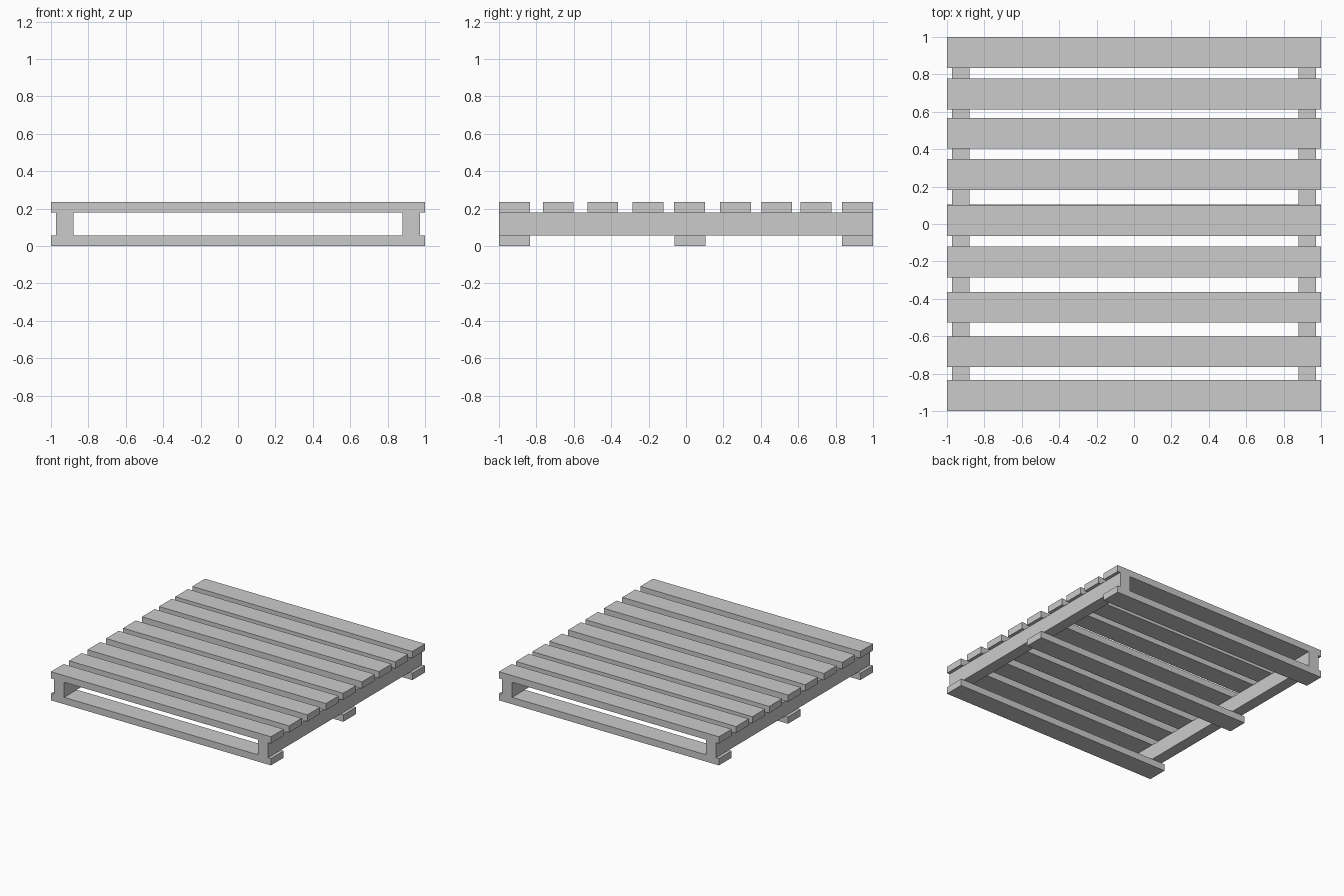
import bpy, bmesh
from mathutils import Matrix, Vector

if "Cube" in bpy.data.objects:
    bpy.data.objects.remove(bpy.data.objects["Cube"])


def box(name, lo, hi):
    """Axis-aligned box between two corners."""
    lo, hi = Vector(lo), Vector(hi)
    bm = bmesh.new()
    bmesh.ops.create_cube(bm, size=1.0, matrix=Matrix.Diagonal((*(hi - lo), 1.0)))
    mesh = bpy.data.meshes.new(name)
    bm.to_mesh(mesh)
    bm.free()
    obj = bpy.data.objects.new(name, mesh)
    obj.location = (lo + hi) / 2
    bpy.context.collection.objects.link(obj)
    return obj


BOARD = 0.165                       # board width
Z_LOW, Z_MID, Z_TOP = 0.056, 0.18, 0.235


def board(name, y, z0, z1):
    return box(name, (-1, y - BOARD / 2, z0), (1, y + BOARD / 2, z1))


# Deck slats, hand-spaced from front to back
deck = (-0.9175, -0.683, -0.445, -0.203, 0.019, 0.264, 0.485, 0.696, 0.9175)
for i, y in enumerate(deck, 1):
    board(f"deck_slat_{i}", y, Z_MID, Z_TOP)

# Two side stringers
for side, x in (("left", -0.927), ("right", 0.927)):
    box(f"{side}_stringer", (x - 0.047, -1, Z_LOW), (x + 0.047, 1, Z_MID))

# Bottom boards
for place, y in (("front", -0.9175), ("middle", 0.022), ("back", 0.9175)):
    board(f"{place}_bottom_board", y, 0, Z_LOW)
